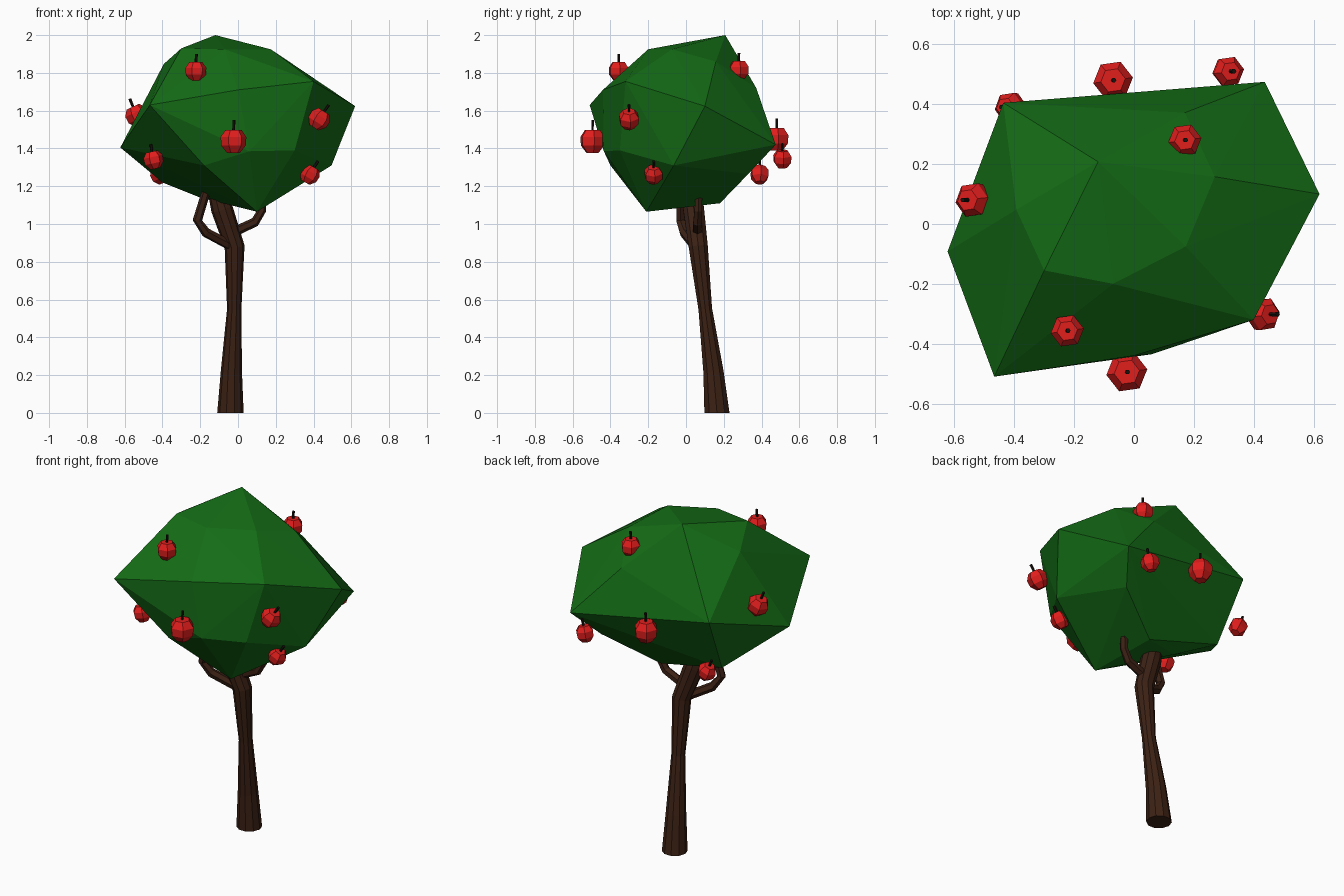
import bpy, bmesh, math
from mathutils import Vector, Matrix

if "Cube" in bpy.data.objects:
    bpy.data.objects.remove(bpy.data.objects["Cube"])


def material(name, rgb):
    m = bpy.data.materials.new(name)
    m.diffuse_color = (*rgb, 1)
    m.use_nodes = True
    m.node_tree.nodes["Principled BSDF"].inputs["Base Color"].default_value = m.diffuse_color
    return m


GREEN = material("leaf_green", (0.007, 0.15, 0.008))
BROWN = material("bark_brown", (0.045, 0.015, 0.007))
RED = material("apple_red", (0.75, 0.013, 0.012))
DARK = material("stem_dark", (0.01, 0.006, 0.004))


def finish(bm, name, mat):
    bmesh.ops.recalc_face_normals(bm, faces=bm.faces[:])
    me = bpy.data.meshes.new(name)
    bm.to_mesh(me)
    bm.free()
    me.materials.append(mat)
    ob = bpy.data.objects.new(name, me)
    bpy.context.collection.objects.link(ob)
    return ob


def skin(bm, rings):
    # bridge successive rings and cap both ends
    loops = [[bm.verts.new(p) for p in ring] for ring in rings]
    n = len(loops[0])
    for a, b in zip(loops, loops[1:]):
        for i in range(n):
            bm.faces.new((a[i], a[(i + 1) % n], b[(i + 1) % n], b[i]))
    bm.faces.new(loops[0][::-1])
    bm.faces.new(loops[-1])


def limb(name, path, sides, mat):
    # tapered tube along (x, y, z, radius) points
    pts = [Vector(p[:3]) for p in path]
    rings = []
    for i, p in enumerate(pts):
        d = pts[min(i + 1, len(pts) - 1)] - pts[max(i - 1, 0)]
        if i == 0 and p.z == 0:
            d = Vector((0, 0, 1))
        q = Vector((0, 0, 1)).rotation_difference(d)
        r = path[i][3]
        rings.append([p + q @ Vector((r * math.cos(2 * math.pi * k / sides),
                                      r * math.sin(2 * math.pi * k / sides), 0))
                      for k in range(sides)])
    bm = bmesh.new()
    skin(bm, rings)
    return finish(bm, name, mat)


# Faceted crown: hull of its corner points
crown = [(-.12, .208, 2), (.173, -.075, 1.925), (-.07, -.2, 1.925), (-.3, -.155, 1.93),
         (-.393, .048, 1.847), (.27, .158, 1.86), (.17, .372, 1.72), (.40, -.32, 1.755),
         (0, -.44, 1.71), (-.467, -.51, 1.63), (.62, .10, 1.624), (-.437, .405, 1.565),
         (.437, .475, 1.42), (-.623, -.092, 1.405), (.495, -.065, 1.31), (.3, -.35, 1.39),
         (.06, -.435, 1.385), (-.18, -.40, 1.31), (-.4, .23, 1.22), (.33, .33, 1.265),
         (.10, -.21, 1.065), (.04, .18, 1.11), (-.2, .1, 1.14)]
bm = bmesh.new()
for p in crown:
    bm.verts.new(p)
res = bmesh.ops.convex_hull(bm, input=bm.verts[:])
loose = [v for v in bm.verts if not v.link_faces]
bmesh.ops.delete(bm, geom=loose, context='VERTS')
finish(bm, "crown", GREEN)

# Trunk and two side branches
limb("trunk", [(-.04, .164, 0, .057 + .013), (-.035, .145, .22, .056), (-.02, .102, .55, .038),
               (-.018, .065, .88, .053), (-.085, .04, 1.08, .058), (-.12, .03, 1.2, .045)],
     10, BROWN).name = "trunk"
limb("left_branch", [(-.03, .05, .88, .026), (-.17, -.01, .955, .026),
                     (-.215, -.03, 1.02, .025), (-.16, -.03, 1.2, .023)], 6, BROWN)
limb("right_branch", [(-.04, .06, .95, .026), (.09, .06, 1.01, .025),
                      (.125, .065, 1.07, .023), (.13, .07, 1.2, .02)], 6, BROWN)

# Apples: centre, radius, lean to the side
apples = [(-.223, -.357, 1.81, .056, 0), (-.024, -.495, 1.44, .069, 0),
          (.43, -.302, 1.555, .057, 32), (.38, -.172, 1.262, .052, 30),
          (-.447, -.27, 1.34, .052, -12), (-.535, .08, 1.575, .06, -25),
          (-.412, .39, 1.262, .052, -25), (-.07, .48, 1.45, .067, 0),
          (.314, .51, 1.345, .052, 12), (.17, .28, 1.815, .056, 0)]
profile = [(.5, -.92), (.96, -.35), (1, .3), (.62, .85)]
for n, (x, y, z, r, lean) in enumerate(apples, 1):
    M = (Matrix.Translation((x, y, z)) @ Matrix.Rotation(math.radians(lean), 4, 'Y')
         @ Matrix.Rotation(math.radians(8), 4, 'Z'))
    bm = bmesh.new()
    skin(bm, [[M @ Vector((r * s * math.cos(k * math.pi / 3),
                           r * s * math.sin(k * math.pi / 3), r * h)) for k in range(6)]
              for s, h in profile])
    finish(bm, f"apple_{n}", RED)
    a, b = M @ Vector((0, 0, r * .7)), M @ Vector((.003, 0, r * 1.6))
    limb(f"apple_stem_{n}", [(*a, .007), (*b, .008)], 6, DARK)
